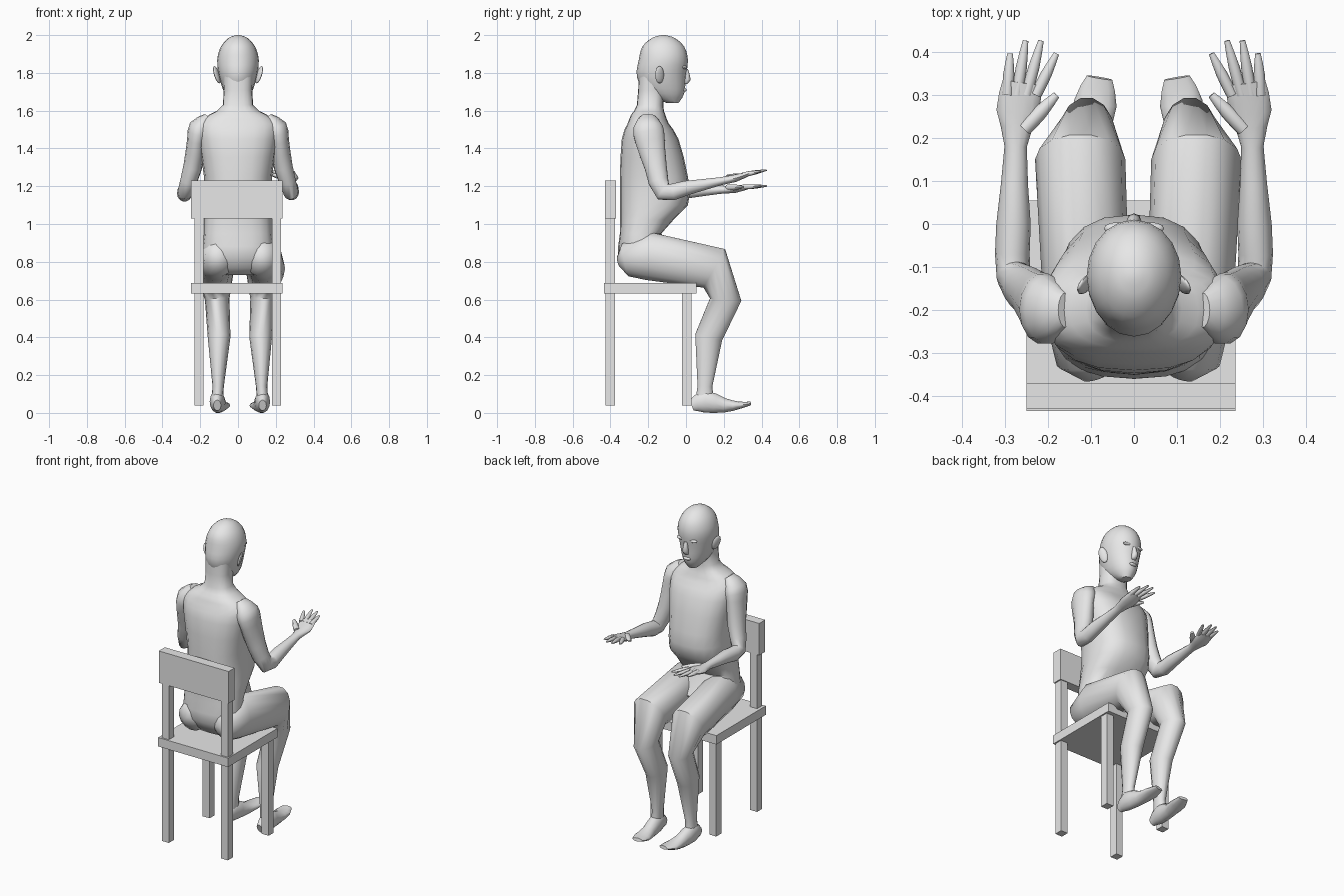
import bpy, bmesh, math
from mathutils import Vector

default_cube = bpy.data.objects.get("Cube")
if default_cube:
    bpy.data.objects.remove(default_cube, do_unlink=True)

grey = bpy.data.materials.new("light grey")
grey.use_nodes = True
colour = (0.8, 0.8, 0.8, 1)
grey.diffuse_color = colour
grey.node_tree.nodes["Principled BSDF"].inputs["Base Color"].default_value = colour

UP = Vector((0, 0, 1))
SIDES = {"right": -1, "left": 1}


def finish(name, bm, angle=50):
    """Turn the bmesh into a smooth shaded object with sharp corners kept."""
    bmesh.ops.recalc_face_normals(bm, faces=bm.faces)
    mesh = bpy.data.meshes.new(name)
    bm.to_mesh(mesh)
    bm.free()
    mesh.materials.append(grey)
    for polygon in mesh.polygons:
        polygon.use_smooth = True
    mesh.set_sharp_from_angle(angle=math.radians(angle))
    obj = bpy.data.objects.new(name, mesh)
    bpy.context.scene.collection.objects.link(obj)
    return obj


def box(name, centre, size):
    bm = bmesh.new()
    bmesh.ops.create_cube(bm, size=1)
    for vert in bm.verts:
        vert.co = [c + offset * s for c, offset, s in zip(centre, vert.co, size)]
    finish(name, bm)


def blob(name, centre, radii):
    bm = bmesh.new()
    bmesh.ops.create_uvsphere(bm, u_segments=12, v_segments=8, radius=1)
    for vert in bm.verts:
        vert.co = [offset * r for offset, r in zip(vert.co, radii)]
    obj = finish(name, bm)
    obj.location = centre
    return obj


def resample(stations, steps):
    """Pass a smooth curve through the stations, including their radii."""
    result = []
    last = len(stations) - 1
    for i in range(last):
        a, b, c, d = (Vector(stations[min(max(k, 0), last)]) for k in range(i - 1, i + 3))
        for step in range(steps):
            t = step / steps
            bend = (c - a) * t + (a * 2 - b * 5 + c * 4 - d) * t ** 2 + (b * 3 - a - c * 3 + d) * t ** 3
            result.append(b + bend / 2)
    result.append(Vector(stations[last]))
    return result


def sweep(name, stations, sides=14, steps=2, normal=None, square=1, mirror=1, shift=0):
    """Skin ellipses along a path; a station is x, y, z, half width, half depth."""
    rows = resample(stations, steps)
    path = [Vector(row[:3]) for row in rows]
    bm = bmesh.new()
    rings = []
    for i, row in enumerate(rows):
        along = normal or (path[min(i + 1, len(path) - 1)] - path[max(i - 1, 0)]).normalized()
        across = Vector((1, 0, 0))
        across = (across - along * along.x).normalized()
        depth = along.cross(across)
        ring = []
        for k in range(sides):
            turn = math.tau * k / sides
            u, v = (math.copysign(abs(f) ** square, f) for f in (math.cos(turn), math.sin(turn)))
            co = path[i] + across * u * row[3] + depth * v * row[4]
            co.x = co.x * mirror + shift
            ring.append(bm.verts.new(co))
        rings.append(ring)
    for lower, upper in zip(rings, rings[1:]):
        for k in range(sides):
            bm.faces.new((lower[k - 1], lower[k], upper[k], upper[k - 1]))
    bm.faces.new(rings[0])
    bm.faces.new(rings[-1])
    finish(name, bm)


# Chair
box("seat", (-0.007, -0.19, 0.66), (0.485, 0.49, 0.056))
box("backrest", (-0.007, -0.4, 1.13), (0.485, 0.06, 0.2))
for label, side in SIDES.items():
    x = side * 0.205 - 0.002
    box(label + "_back_post", (x, -0.4, 0.54), (0.048, 0.05, 1))
    box(label + "_front_leg", (x, 0.005, 0.34), (0.048, 0.05, 0.6))

# Torso and neck
sweep("torso", [
    (0, -0.21, 0.73, 0.13, 0.08),
    (0, -0.21, 0.82, 0.19, 0.15),
    (0, -0.24, 0.95, 0.18, 0.11),
    (0, -0.17, 1.1, 0.18, 0.18),
    (0, -0.17, 1.25, 0.18, 0.18),
    (0, -0.19, 1.45, 0.21, 0.15),
    (0, -0.2, 1.53, 0.21, 0.11),
    (0, -0.2, 1.58, 0.15, 0.09),
    (0, -0.19, 1.63, 0.08, 0.07),
    (0, -0.18, 1.78, 0.08, 0.07)], sides=20, normal=UP, square=0.8)

# Head and face
sweep("head", [
    (0, -0.07, 1.64, 0.03, 0.03),
    (0, -0.11, 1.69, 0.07, 0.1),
    (0, -0.13, 1.78, 0.1, 0.13),
    (0, -0.12, 1.87, 0.11, 0.13),
    (0, -0.12, 1.94, 0.09, 0.11),
    (0, -0.12, 1.985, 0.05, 0.06),
    (0, -0.12, 2, 0.01, 0.01)], sides=20, steps=3, normal=UP)
sweep("nose", [
    (0, 0, 1.82, 0.01, 0.01),
    (0, 0.005, 1.765, 0.018, 0.02),
    (0, -0.005, 1.74, 0.015, 0.01)], sides=8, normal=UP)
blob("mouth", (0, -0.01, 1.71), (0.025, 0.014, 0.01))

for label, side in SIDES.items():
    blob(label + "_brow", (side * 0.04, -0.01, 1.83), (0.03, 0.014, 0.01))
    ear = blob(label + "_ear", (side * 0.112, -0.14, 1.79), (0.01, 0.026, 0.048))
    ear.rotation_euler = (0.2, side * 0.25, side * 0.5)

    # Arm and palm, the left forearm held higher
    slope = 0.2 if side > 0 else 0.04

    def raised(x, y, z, *radii):
        return (x, y, z + slope * max(0, y + 0.1), *radii)

    arm = [
        (0.16, -0.2, 1.57, 0.02, 0.04),
        (0.2, -0.2, 1.51, 0.06, 0.08),
        (0.22, -0.19, 1.44, 0.05, 0.08),
        (0.24, -0.16, 1.3, 0.05, 0.06),
        (0.28, -0.12, 1.17, 0.04, 0.05),
        (0.28, 0, 1.17, 0.04, 0.04),
        (0.275, 0.18, 1.17, 0.026, 0.022),
        (0.27, 0.26, 1.17, 0.05, 0.02),
        (0.26, 0.33, 1.18, 0.045, 0.012)]
    sweep(label + "_arm", [raised(*station) for station in arm], mirror=side)

    # Fingers fan out from the knuckles, the middle ones longest
    fan = [(0.228 + 0.022 * i, 0.3, 0.18 + 0.036 * i, 0.43 - 0.015 * (i - 1.5) ** 2, 0.013) for i in range(4)]
    fan.append((0.255, 0.22, 0.18, 0.3, 0.017))
    names = ("index_finger", "middle_finger", "ring_finger", "little_finger", "thumb")
    for name, (x, y, tip_x, tip_y, r) in zip(names, fan):
        sweep(f"{label}_{name}", [
            raised(x, y, 1.18, r, r),
            raised((x + tip_x) / 2, (y + tip_y) / 2, 1.18, r, r * 0.9),
            raised(tip_x, tip_y, 1.18, r / 2, r / 3)], sides=8, mirror=side)

    # Leg from buttock to ankle, angular at the knee
    sweep(label + "_leg", [
        (0.1, -0.355, 0.8, 0.03, 0.03),
        (0.11, -0.32, 0.81, 0.08, 0.09),
        (0.12, -0.2, 0.83, 0.1, 0.13),
        (0.135, 0.15, 0.765, 0.105, 0.12),
        (0.12, 0.21, 0.6, 0.065, 0.085),
        (0.11, 0.12, 0.4, 0.06, 0.075),
        (0.115, 0.1, 0.14, 0.03, 0.04),
        (0.12, 0.1, 0.07, 0.03, 0.05)], steps=1, mirror=side, shift=0.01)
    sweep(label + "_foot", [
        (0.12, 0.03, 0.04, 0.02, 0.03),
        (0.12, 0.1, 0.06, 0.04, 0.06),
        (0.11, 0.2, 0.04, 0.04, 0.04),
        (0.1, 0.28, 0.04, 0.05, 0.02),
        (0.09, 0.34, 0.05, 0.03, 0.01)], mirror=side, shift=0.01)
